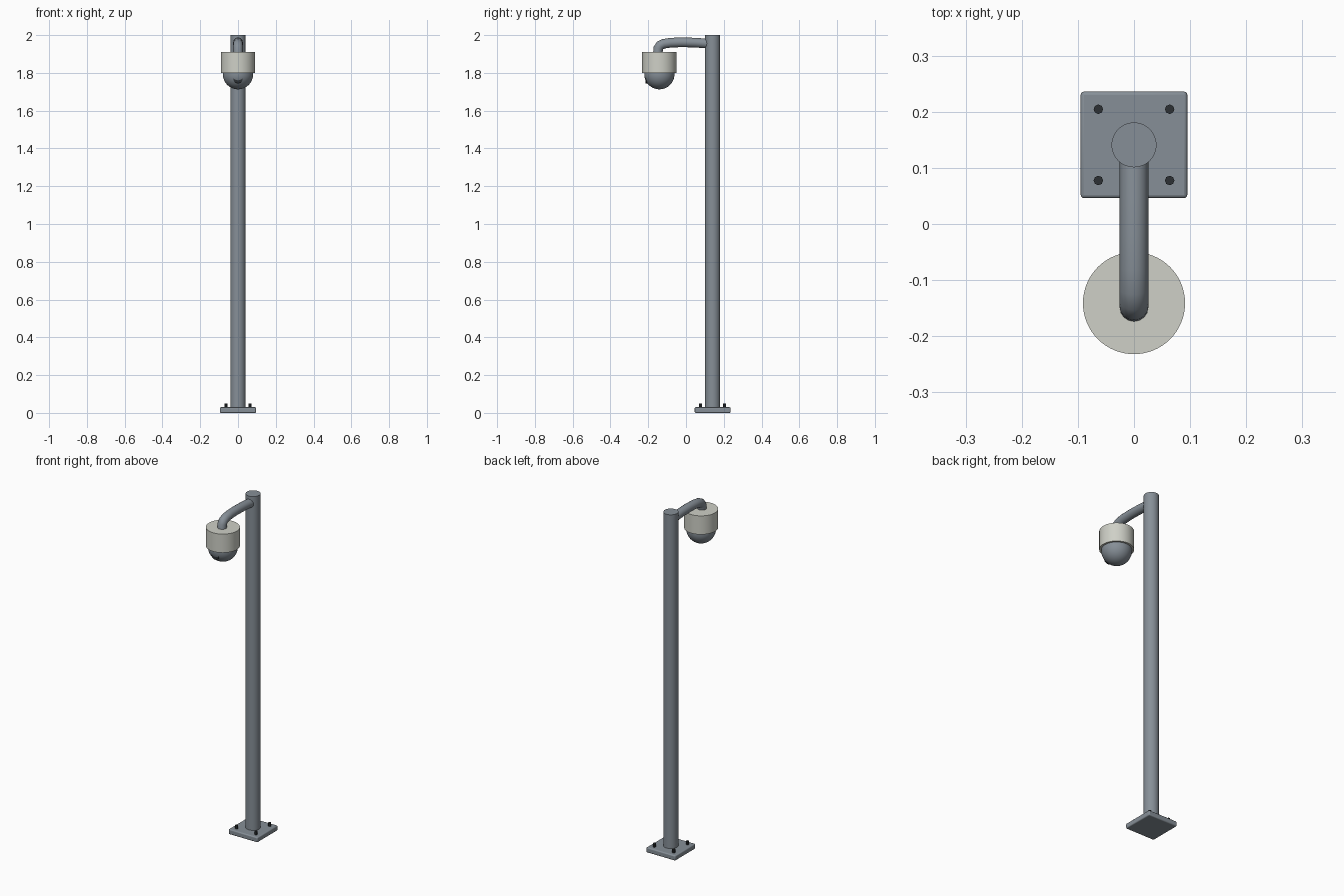
import bpy, bmesh, math
from mathutils import Matrix, Vector

if "Cube" in bpy.data.objects:
    bpy.data.objects.remove(bpy.data.objects["Cube"])

POLE_Y, CAM_Y = 0.141, -0.141


def material(name, rgb):
    m = bpy.data.materials.new(name)
    m.use_nodes = True
    m.diffuse_color = (*rgb, 1)
    m.node_tree.nodes["Principled BSDF"].inputs["Base Color"].default_value = (*rgb, 1)
    return m


grey = material("painted_steel_grey", (0.24, 0.275, 0.31))
cream = material("housing_off_white", (0.62, 0.63, 0.57))
black = material("dark_metal", (0.025, 0.03, 0.033))


def select_only(obj):
    bpy.ops.object.select_all(action="DESELECT")
    obj.select_set(True)
    bpy.context.view_layer.objects.active = obj


def finish(obj, name, mat, smooth=True):
    obj.name = name
    obj.data.materials.append(mat)
    select_only(obj)
    if smooth:
        bpy.ops.object.shade_smooth_by_angle(angle=math.radians(35))
    return obj


def cylinder(name, mat, radius, y, z0, z1, x=0, sides=48, smooth=True):
    bpy.ops.mesh.primitive_cylinder_add(vertices=sides, radius=radius, depth=z1 - z0,
                                        location=(x, y, (z0 + z1) / 2))
    return finish(bpy.context.object, name, mat, smooth)


def lathe(name, mat, profile, y, steps=48):
    # Spin a radius/height profile about a vertical axis
    bm = bmesh.new()
    verts = [bm.verts.new((r, 0, z)) for r, z in profile]
    edges = [bm.edges.new(pair) for pair in zip(verts, verts[1:])]
    bmesh.ops.spin(bm, geom=verts + edges, cent=(0, 0, 0), axis=(0, 0, 1),
                   angle=math.tau, steps=steps)
    bmesh.ops.remove_doubles(bm, verts=bm.verts, dist=1e-5)
    bmesh.ops.recalc_face_normals(bm, faces=bm.faces)
    mesh = bpy.data.meshes.new(name)
    bm.to_mesh(mesh)
    bm.free()
    obj = bpy.data.objects.new(name, mesh)
    bpy.context.collection.objects.link(obj)
    obj.location.y = y
    return finish(obj, name, mat)


# Base plate with softened edges
bpy.ops.mesh.primitive_cube_add(size=1, location=(0, POLE_Y, 0.015))
plate = bpy.context.object
plate.scale = (0.19, 0.19, 0.03)
bpy.ops.object.transform_apply(location=False, rotation=False, scale=True)
bevel = plate.modifiers.new("soft_edges", "BEVEL")
bevel.width, bevel.segments = 0.006, 3
finish(plate, "base_plate", grey)

# Anchor bolts
for side, sx in (("right", -1), ("left", 1)):
    for end, sy in (("front", -1), ("back", 1)):
        cylinder(f"{end}_{side}_bolt", black, 0.0085, POLE_Y + sy * 0.0635, 0.025, 0.05,
                 x=sx * 0.0635, sides=8, smooth=False)

# Pole
cylinder("pole", grey, 0.04, POLE_Y, 0.02, 2.0)

# Bent arm
path = [(0.13, 1.954), (0.05, 1.96), (-0.02, 1.962), (-0.08, 1.96),
        (-0.118, 1.954), (-0.137, 1.945), (-0.147, 1.93), (-0.149, 1.9)]
curve = bpy.data.curves.new("arm", "CURVE")
curve.dimensions = "3D"
curve.bevel_depth, curve.bevel_resolution = 0.0255, 6
curve.use_fill_caps = True
spline = curve.splines.new("POLY")
spline.points.add(len(path) - 1)
for point, (y, z) in zip(spline.points, path):
    point.co = (0, y, z, 1)
arm = bpy.data.objects.new("arm", curve)
bpy.context.collection.objects.link(arm)
select_only(arm)
bpy.ops.object.convert(target="MESH")
finish(bpy.context.object, "arm", grey)

# Camera housing
cylinder("camera_housing", cream, 0.091, CAM_Y, 1.80, 1.91, sides=64)

# Dome: a hemisphere below a short collar
R, DOME_Z = 0.08, 1.793
arc = [(R * math.cos(a), DOME_Z - R * math.sin(a))
       for a in (math.pi / 2 * i / 14 for i in range(15))]
lathe("dome", grey, [(0, 1.81), (R, 1.81)] + arc, CAM_Y)

# Lens barrel breaking out of the front of the dome
lens = cylinder("lens", black, 0.025, 0, -0.02, 0.02, sides=32)
lens.rotation_euler.x = math.pi / 2
lens.location = (0, CAM_Y - 0.053, 1.77)
